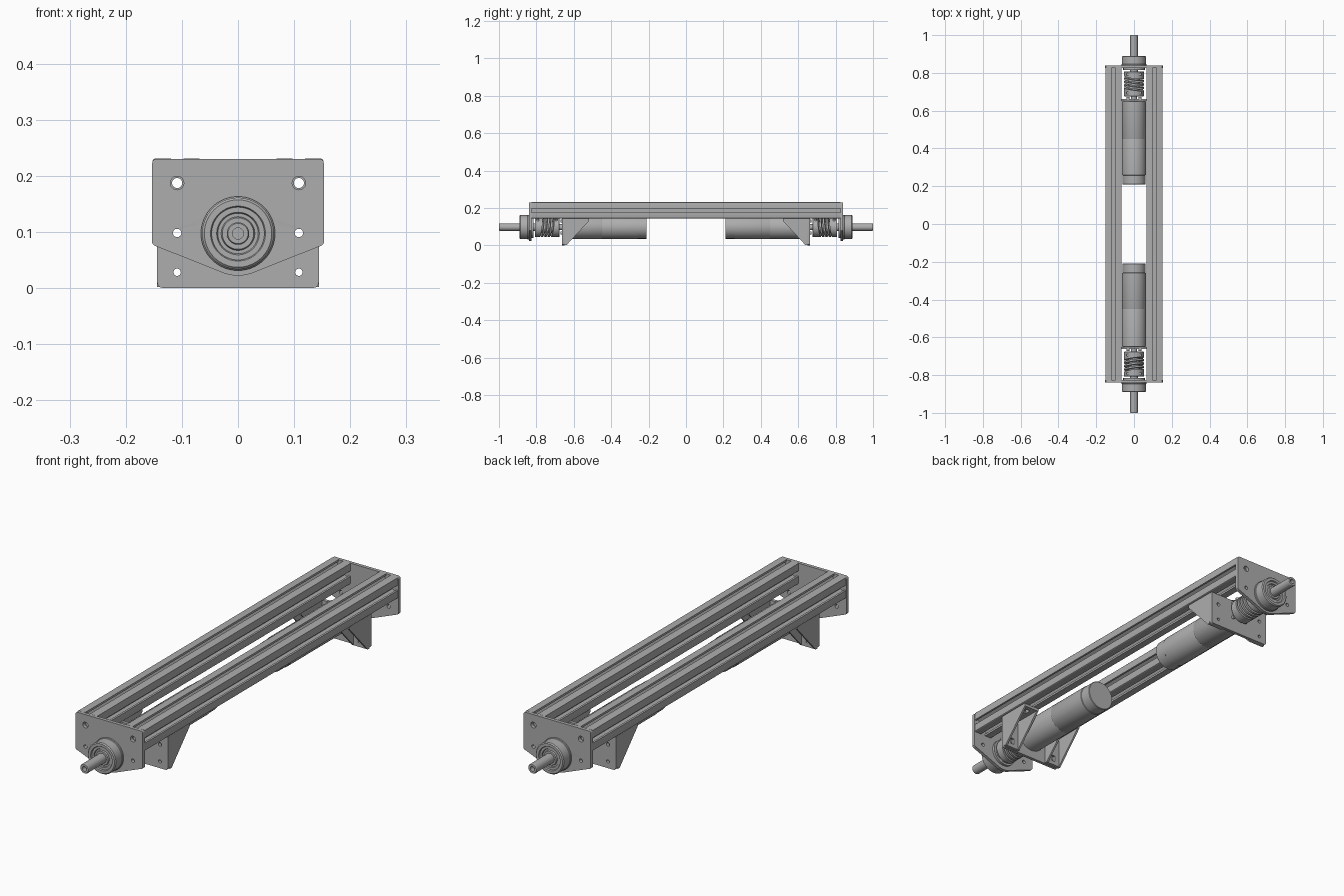
import bpy, bmesh
from math import sin, cos, pi, radians
from mathutils import Matrix, Vector

cube = bpy.data.objects.get("Cube")
if cube:
    bpy.data.objects.remove(cube, do_unlink=True)

metal = bpy.data.materials.new("brushed grey metal")
metal.use_nodes = True
GREY = (0.42, 0.42, 0.42, 1)
metal.diffuse_color = GREY
metal.node_tree.nodes["Principled BSDF"].inputs["Base Color"].default_value = GREY

AXIS_Z = 0.097          # height of the shafts
RAIL_X, RAIL_Z, RAIL_H = 0.1085, 0.187, 0.0435

# Profile planes: columns are where the profile's x, y and depth point
FACE_Y = Matrix(((1, 0, 0), (0, 0, -1), (0, 1, 0))).to_4x4()
FACE_X = Matrix(((0, 0, 1), (1, 0, 0), (0, 1, 0))).to_4x4()
FACE_Z = Matrix.Identity(4)


def finish(name, bm):
    """Clean a bmesh and turn it into a shaded object."""
    bmesh.ops.remove_doubles(bm, verts=bm.verts, dist=0.00005)
    bmesh.ops.recalc_face_normals(bm, faces=bm.faces)
    mesh = bpy.data.meshes.new(name)
    bm.to_mesh(mesh)
    bm.free()
    mesh.materials.append(metal)
    for p in mesh.polygons:
        p.use_smooth = True
        p.material_index = 0
    mesh.set_sharp_from_angle(angle=radians(30))
    obj = bpy.data.objects.new(name, mesh)
    bpy.context.collection.objects.link(obj)
    return obj


def circle(x, y, r, n=24):
    return [(x + r * cos(2 * pi * i / n), y + r * sin(2 * pi * i / n)) for i in range(n)]


def rect(x, y, w, h):
    return [(x - w / 2, y - h / 2), (x + w / 2, y - h / 2),
            (x + w / 2, y + h / 2), (x - w / 2, y + h / 2)]


def corner(x, y, r, start):
    """Quarter round centred on x, y."""
    return [(x + r * cos(radians(start + a)), y + r * sin(radians(start + a)))
            for a in (0, 30, 60, 90)]


def extrude(name, loops, depth, plane, offset):
    """Flat profile with holes, given thickness and placed in a plane."""
    curve = bpy.data.curves.new(name + " profile", 'CURVE')
    curve.dimensions = '2D'
    curve.fill_mode = 'BOTH'
    curve.extrude = depth / 2
    for pts in loops:
        spline = curve.splines.new('POLY')
        spline.points.add(len(pts) - 1)
        for p, (x, y) in zip(spline.points, pts):
            p.co = (x, y, 0, 1)
        spline.use_cyclic_u = True
    temp = bpy.data.objects.new(name + " temp", curve)
    bpy.context.collection.objects.link(temp)
    mesh = bpy.data.meshes.new_from_object(temp)
    bm = bmesh.new()
    bm.from_mesh(mesh)
    bpy.data.objects.remove(temp, do_unlink=True)
    bpy.data.curves.remove(curve)
    bpy.data.meshes.remove(mesh)
    bm.transform(Matrix.Translation(offset) @ plane)
    return finish(name, bm)


def lathe(name, profile, s, center=(0, AXIS_Z), steps=64, shear=None):
    """Revolve (radius, y) points about a line along y; s picks the end."""
    bm = bmesh.new()
    verts = [bm.verts.new((r, y, 0)) for r, y in profile]
    edges = [bm.edges.new(pair) for pair in zip(verts, verts[1:])]
    bmesh.ops.spin(bm, geom=verts + edges, cent=(0, 0, 0), axis=(0, 1, 0),
                   angle=2 * pi, steps=steps)
    for v in bm.verts:
        if shear and shear[0] < v.co.y < shear[1]:
            v.co.y += v.co.x * shear[2] + v.co.z * shear[2]
        v.co = Vector((v.co.x + center[0], v.co.y * s, v.co.z + center[1]))
    return finish(name, bm)


# Slotted rails: one quarter of the section, turned four times
h = RAIL_H
quarter = [(0.011, h), (0.011, 0.035), (0.021, 0.035), (0.011, 0.018),
           (-0.011, 0.018), (-0.021, 0.035), (-0.011, 0.035), (-0.011, h)]
section = []
for k in range(4):
    c, sn = round(cos(k * pi / 2)), round(sin(k * pi / 2))
    arc = corner(h - 0.004, h - 0.004, 0.004, 0)
    section += [(x * c - y * sn, x * sn + y * c) for x, y in arc + quarter]
for side, label in ((-1, "right"), (1, "left")):
    extrude(label + "_rail", [section, circle(0, 0, 0.009)], 1.65, FACE_Y,
            (side * RAIL_X, 0, RAIL_Z))

# End plate outline: square top, slanted sides, rounded bottom
end_outline = corner(0.145, 0.222, 0.008, 0) + corner(-0.145, 0.222, 0.008, 90)
end_outline += [(-0.153, 0.08), (-0.15, 0.076)]
end_outline += [(0.075 * cos(radians(a)), AXIS_Z + 0.075 * sin(radians(a)))
                for a in range(-112, -67, 4)]
end_outline += [(0.15, 0.076), (0.153, 0.08)]
end_holes = [circle(0, AXIS_Z, 0.05, 48)]
for x in (-RAIL_X, RAIL_X):
    end_holes += [circle(x, RAIL_Z, 0.012), circle(x, 0.098, 0.0075)]

# Motor plate outline and holes
motor_outline = [(0.144, 0.143), (-0.144, 0.143)]
motor_outline += corner(-0.134, 0.01, 0.01, 180) + corner(0.134, 0.01, 0.01, 270)
motor_holes = [circle(0, AXIS_Z, 0.026, 32)]
for x in (-RAIL_X, RAIL_X):
    motor_holes += [circle(x, 0.098, 0.0075), circle(x, 0.028, 0.0065)]

for s, end in ((1, "front"), (-1, "back")):
    extrude(end + "_end_plate", [end_outline] + end_holes, 0.014, FACE_Y,
            (0, s * -0.832, 0))
    extrude(end + "_motor_plate", [motor_outline] + motor_holes, 0.013, FACE_Y,
            (0, s * -0.6565, 0))

    # Bearing housing with stepped face, and the bearing in it
    lathe(end + "_bearing_housing",
          [(0.048, -0.815), (0.057, -0.815), (0.057, -0.826), (0.066, -0.838),
           (0.066, -0.845), (0.064, -0.847), (0.064, -0.886), (0.06, -0.89),
           (0.049, -0.89), (0.047, -0.887), (0.047, -0.815)], s)
    lathe(end + "_bearing",
          [(0.02, -0.818), (0.047, -0.818), (0.047, -0.884), (0.038, -0.884),
           (0.036, -0.88), (0.03, -0.88), (0.028, -0.886), (0.02, -0.886)], s)

    # Output shaft with a centre bore, and the motor shaft
    lathe(end + "_output_shaft",
          [(0, -0.98), (0.01, -0.98), (0.01, -1), (0.018, -1), (0.02, -0.997),
           (0.02, -0.78), (0, -0.78)], s, steps=40)
    lathe(end + "_motor_shaft", [(0, -0.7), (0.016, -0.7), (0.016, -0.64), (0, -0.64)],
          s, steps=32)

    # Flexible coupling with slanted slits
    profile = [(0, -0.808), (0.05, -0.808), (0.052, -0.806)]
    for y in (-0.772, -0.754, -0.736, -0.718):
        profile += [(0.052, y - 0.004), (0.03, y - 0.004), (0.03, y + 0.004), (0.052, y + 0.004)]
    profile += [(0.052, -0.678), (0.05, -0.676), (0, -0.676)]
    lathe(end + "_coupling", profile, s, shear=(-0.78, -0.71, 0.13))
    for y in (-0.792, -0.694):
        for side in (-1, 1):
            bpy.ops.mesh.primitive_cylinder_add(
                vertices=16, radius=0.007, depth=0.02,
                location=(side * 0.034, s * y, AXIS_Z + 0.033))
            screw = bpy.context.object
            screw.name = end + "_coupling_screw"
            screw.data.materials.append(metal)

    # Motor body with gear head seam and rear cap
    lathe(end + "_motor",
          [(0, -0.65), (0.062, -0.65), (0.064, -0.648), (0.064, -0.452), (0.0632, -0.45),
           (0.064, -0.448), (0.064, -0.26), (0.062, -0.258), (0.062, -0.212),
           (0.06, -0.21), (0, -0.21)], s)
    for a in range(45, 360, 90):
        lathe(end + "_motor_screw",
              [(0, -0.672), (0.007, -0.672), (0.008, -0.67), (0.008, -0.66), (0, -0.66)], s,
              (0.045 * cos(radians(a)), AXIS_Z + 0.045 * sin(radians(a))), 16)

    # Corner brackets: slotted legs joined by triangular gussets
    for side, label in ((-1, "right"), (1, "left")):
        name = end + "_" + label + "_bracket"
        x = side * RAIL_X
        extrude(name + "_leg",
                [rect(x, 0.0725, 0.072, 0.141), rect(x, 0.098, 0.016, 0.026),
                 rect(x, 0.032, 0.016, 0.026)], 0.012, FACE_Y, (0, s * -0.644, 0))
        extrude(name + "_flange",
                [rect(x, s * -0.584, 0.072, 0.132), rect(x, s * -0.61, 0.016, 0.026),
                 rect(x, s * -0.55, 0.016, 0.026)], 0.012, FACE_Z, (0, 0, 0.1375))
        gusset = [(s * -0.65, 0.002), (s * -0.638, 0.002), (s * -0.518, 0.131),
                  (s * -0.518, 0.143), (s * -0.65, 0.143)]
        for edge in (-0.032, 0.032):
            extrude(name + "_gusset", [gusset], 0.008, FACE_X, (x + edge, 0, 0))
